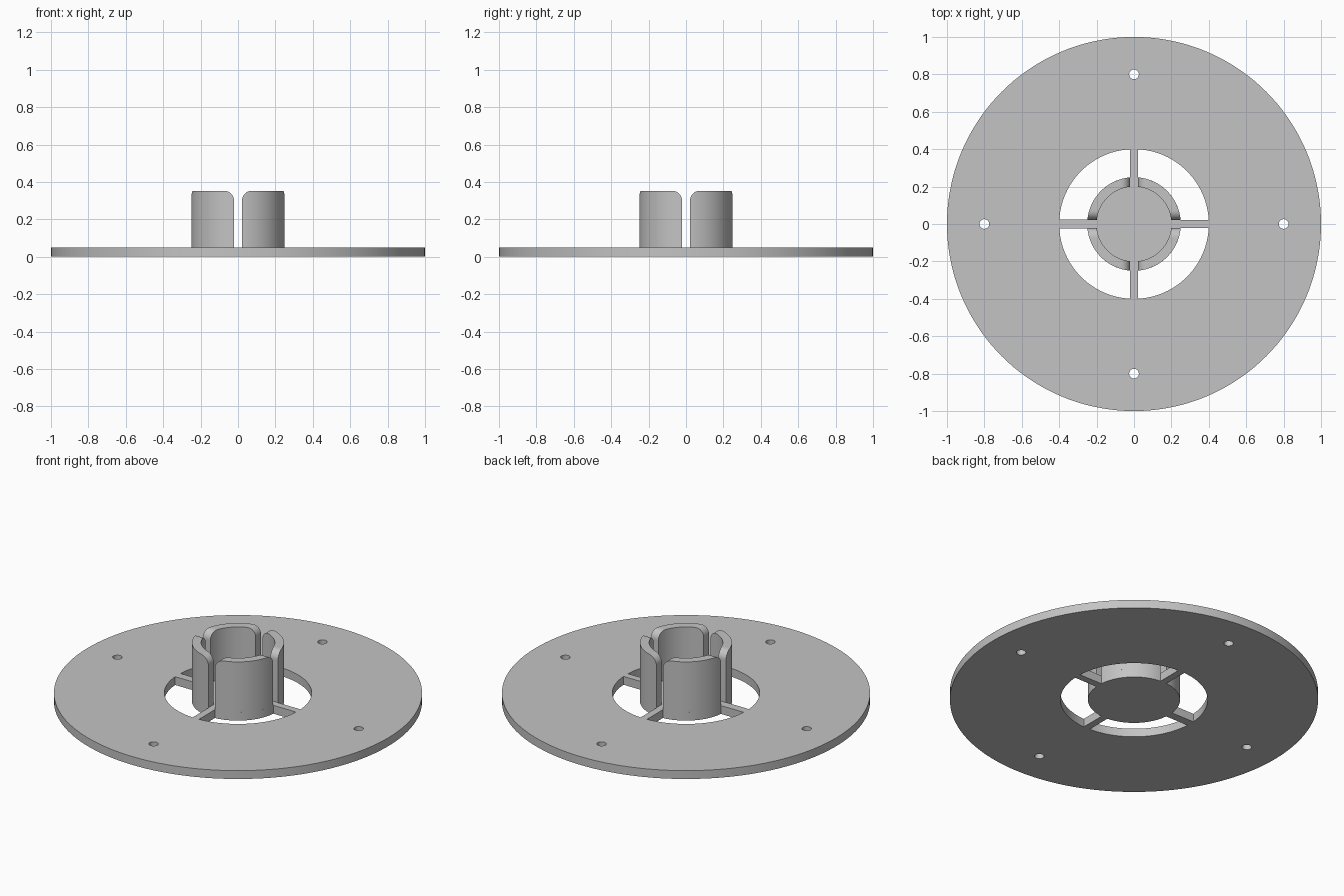
import bpy, bmesh
from math import pi, sin, cos, asin

cube = bpy.data.objects.get("Cube")
if cube:
    bpy.data.objects.remove(cube, do_unlink=True)

THICK, TOP = 0.05, 0.352            # plate thickness, collar height
HUB, BORE, OPENING = 0.25, 0.2, 0.4  # radii
CORNER = 0.05                       # rounding of the collar corners
SLOT = 0.022
SPOKES = [0.021, 0.021, 0.025, 0.021]  # half widths, counter-clockwise from +x

grey = bpy.data.materials.new("light grey")
grey.use_nodes = True
grey.diffuse_color = (0.55, 0.55, 0.55, 1)
grey.node_tree.nodes["Principled BSDF"].inputs["Base Color"].default_value = (0.55, 0.55, 0.55, 1)


def finish(name, bm):
    bmesh.ops.remove_doubles(bm, verts=bm.verts, dist=0.0001)
    bmesh.ops.recalc_face_normals(bm, faces=bm.faces)
    mesh = bpy.data.meshes.new(name)
    bm.to_mesh(mesh)
    bm.free()
    mesh.materials.append(grey)
    obj = bpy.data.objects.new(name, mesh)
    bpy.context.collection.objects.link(obj)
    bpy.ops.object.select_all(action='DESELECT')
    obj.select_set(True)
    bpy.context.view_layer.objects.active = obj
    bpy.ops.object.shade_smooth_by_angle(angle=pi / 6)
    return obj


def arc(r, a, b, n):
    return [(r * cos(a + (b - a) * i / n), r * sin(a + (b - a) * i / n)) for i in range(n + 1)]


def circle(r, n, cx=0, cy=0):
    return [(cx + x, cy + y) for x, y in arc(r, 0, 2 * pi, n)[:-1]]


# Base plate: outline, four screw holes, four openings that leave the spokes and hub
loops = [circle(1, 144)]
for q in range(4):
    a, b = q * pi / 2, (q + 1) * pi / 2
    loops.append(circle(0.026, 24, 0.8 * cos(a), 0.8 * sin(a)))
    w0, w1 = SPOKES[q], SPOKES[(q + 1) % 4]
    outer = arc(OPENING, a + asin(w0 / OPENING), b - asin(w1 / OPENING), 32)
    inner = arc(HUB, b - asin(w1 / HUB), a + asin(w0 / HUB), 32)
    loops.append(outer + inner)

curve = bpy.data.curves.new("plate_outline", 'CURVE')
curve.dimensions = '2D'
curve.fill_mode = 'BOTH'
curve.extrude = THICK / 2
for pts in loops:
    spline = curve.splines.new('POLY')
    spline.points.add(len(pts) - 1)
    for p, (x, y) in zip(spline.points, pts):
        p.co = (x, y, 0, 1)
    spline.use_cyclic_u = True
helper = bpy.data.objects.new("plate_outline", curve)
bpy.context.collection.objects.link(helper)
bpy.context.view_layer.update()
bm = bmesh.new()
bm.from_mesh(helper.to_mesh())
helper.to_mesh_clear()
bpy.data.objects.remove(helper, do_unlink=True)
bmesh.ops.translate(bm, verts=bm.verts, vec=(0, 0, THICK / 2))
finish("base_plate", bm)


# Collar: four curved jaws with rounded top corners, parted by straight slots
def jaw(name, turn):
    steps = 10
    cols = []   # inner angle, outer angle, top height
    for i in range(steps + 1):
        t = i / steps * pi / 2
        d = SLOT + CORNER * (1 - cos(t))
        cols.append((asin(d / BORE), asin(d / HUB), TOP - CORNER * (1 - sin(t))))
    i0, o0, _ = cols[-1]
    mirrored = [(pi / 2 - i, pi / 2 - o, z) for i, o, z in reversed(cols)]
    n = 16
    for k in range(1, n):
        f = k / n
        cols.append((i0 + (pi / 2 - 2 * i0) * f, o0 + (pi / 2 - 2 * o0) * f, TOP))
    cols += mirrored

    bm = bmesh.new()
    rings = []
    for ai, ao, z in cols:
        corners = [(BORE, ai, THICK), (HUB, ao, THICK), (HUB, ao, z), (BORE, ai, z)]
        rings.append([bm.verts.new((r * cos(a + turn), r * sin(a + turn), h)) for r, a, h in corners])
    for r0, r1 in zip(rings, rings[1:]):
        for k in range(4):
            m = (k + 1) % 4
            bm.faces.new((r0[k], r0[m], r1[m], r1[k]))
    bm.faces.new(rings[0])
    bm.faces.new(rings[-1])
    finish(name, bm)


for q, side in enumerate(("back_left", "back_right", "front_right", "front_left")):
    jaw("collar_jaw_" + side, q * pi / 2)
